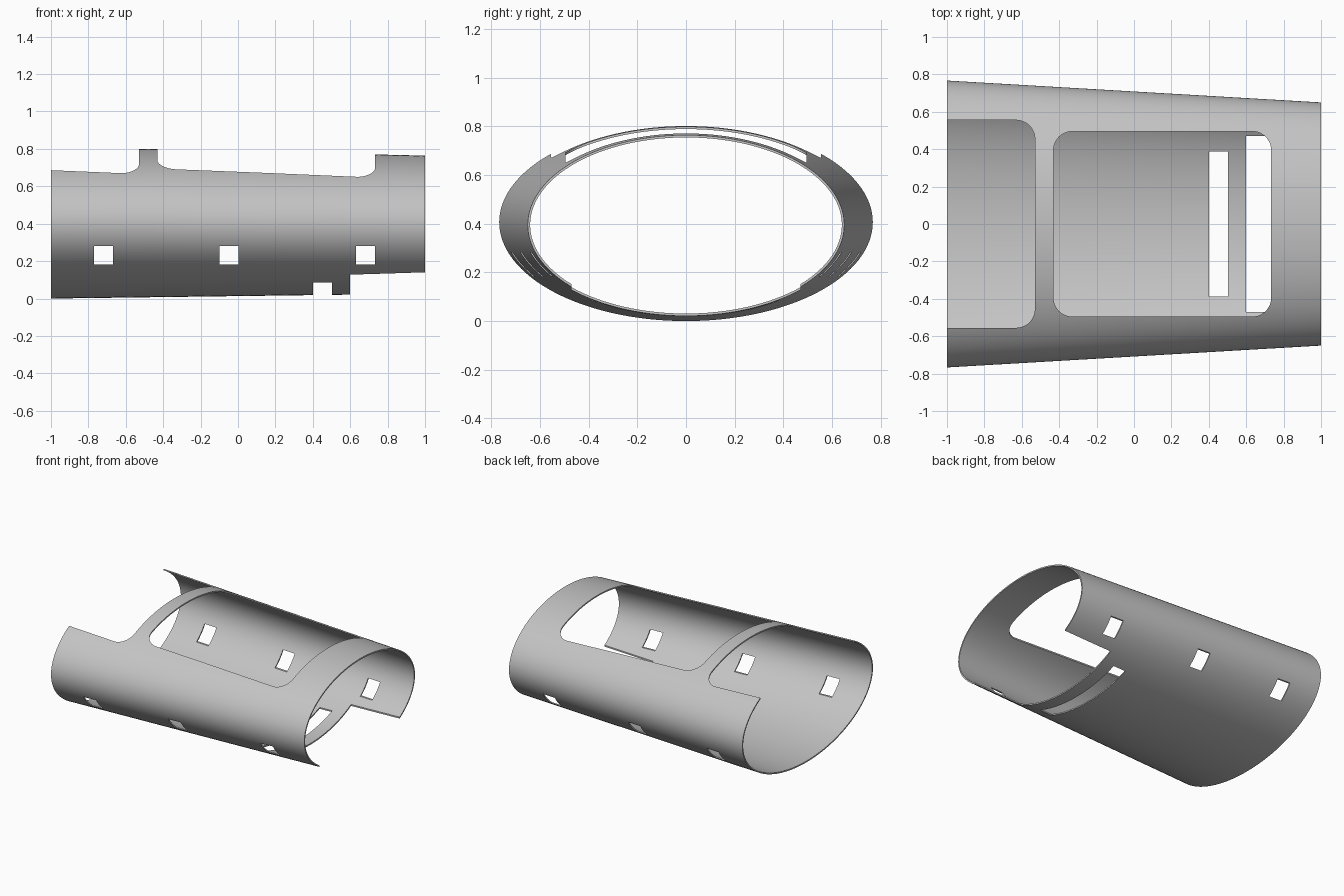
import bpy, bmesh
from math import cos, sin, pi

cube = bpy.data.objects.get("Cube")
if cube:
    bpy.data.objects.remove(cube, do_unlink=True)

SEGMENTS, RINGS, WALL = 128, 12, 0.01

grey = bpy.data.materials.new("plain grey")
grey.use_nodes = True
colour = (0.55, 0.55, 0.55, 1)
grey.diffuse_color = colour
grey.node_tree.nodes["Principled BSDF"].inputs["Base Color"].default_value = colour


def make_object(name, bm):
    bmesh.ops.recalc_face_normals(bm, faces=bm.faces)
    mesh = bpy.data.meshes.new(name)
    bm.to_mesh(mesh)
    bm.free()
    obj = bpy.data.objects.new(name, mesh)
    bpy.context.collection.objects.link(obj)
    return obj


def ellipse_ring(bm, t, inset):
    """Ring of the tapering tube, t from 0 (wide end) to 1 (narrow end)."""
    half_y = 0.767 - 0.117 * t - inset
    half_z = 0.406 - 0.037 * t - inset
    mid_z = 0.406 - 0.011 * t
    angles = [2 * pi * i / SEGMENTS for i in range(SEGMENTS)]
    return [bm.verts.new((2 * t - 1, half_y * cos(a), mid_z + half_z * sin(a)))
            for a in angles]


def bridge(bm, a, b):
    for i in range(len(a)):
        j = (i + 1) % len(a)
        bm.faces.new((a[i], a[j], b[j], b[i]))


def rounded_prism(bm, x0, x1, half_y, z0, z1, radius):
    """Upright prism with a rounded rectangular outline."""
    points = []
    corners = [(x1, half_y, -1, -1), (x0, half_y, 1, -1),
               (x0, -half_y, 1, 1), (x1, -half_y, -1, 1)]
    for k, (x, y, sx, sy) in enumerate(corners):
        for i in range(13 if radius else 1):
            a = pi / 2 * (k + i / 12)
            points.append((x + radius * (sx + cos(a)), y + radius * (sy + sin(a))))
    low, high = [[bm.verts.new((x, y, z)) for x, y in points] for z in (z0, z1)]
    bridge(bm, low, high)
    bm.faces.new(low)
    bm.faces.new(high)


# Tapering elliptical tube with a thin wall
bm = bmesh.new()
outer = [ellipse_ring(bm, i / RINGS, 0) for i in range(RINGS + 1)]
inner = [ellipse_ring(bm, i / RINGS, WALL) for i in range(RINGS + 1)]
for skin in (outer, inner):
    for a, b in zip(skin, skin[1:]):
        bridge(bm, a, b)
for end in (0, -1):
    bridge(bm, outer[end], inner[end])
shell = make_object("tube_shell", bm)
shell.data.materials.append(grey)

# Openings: two on top, two underneath, three pairs of side windows
bm = bmesh.new()
rounded_prism(bm, -1.3, -0.53, 0.555, 0.45, 1, 0.1)
rounded_prism(bm, -0.43, 0.733, 0.495, 0.45, 1, 0.1)
rounded_prism(bm, 0.4, 0.503, 0.387, -0.2, 0.16, 0)
rounded_prism(bm, 0.6, 1.3, 0.47, -0.2, 0.16, 0)
for x in (-0.77, -0.1, 0.63):
    rounded_prism(bm, x, x + 0.102, 1, 0.182, 0.282, 0)
cutter = make_object("opening_cutter", bm)
cutter.hide_render = True

cut = shell.modifiers.new("openings", 'BOOLEAN')
cut.operation = 'DIFFERENCE'
cut.solver = 'EXACT'
cut.object = cutter
bpy.ops.object.select_all(action='DESELECT')
shell.select_set(True)
bpy.context.view_layer.objects.active = shell
bpy.ops.object.modifier_apply(modifier=cut.name)
bpy.data.objects.remove(cutter, do_unlink=True)
bpy.ops.object.shade_smooth_by_angle(angle=pi / 6)
